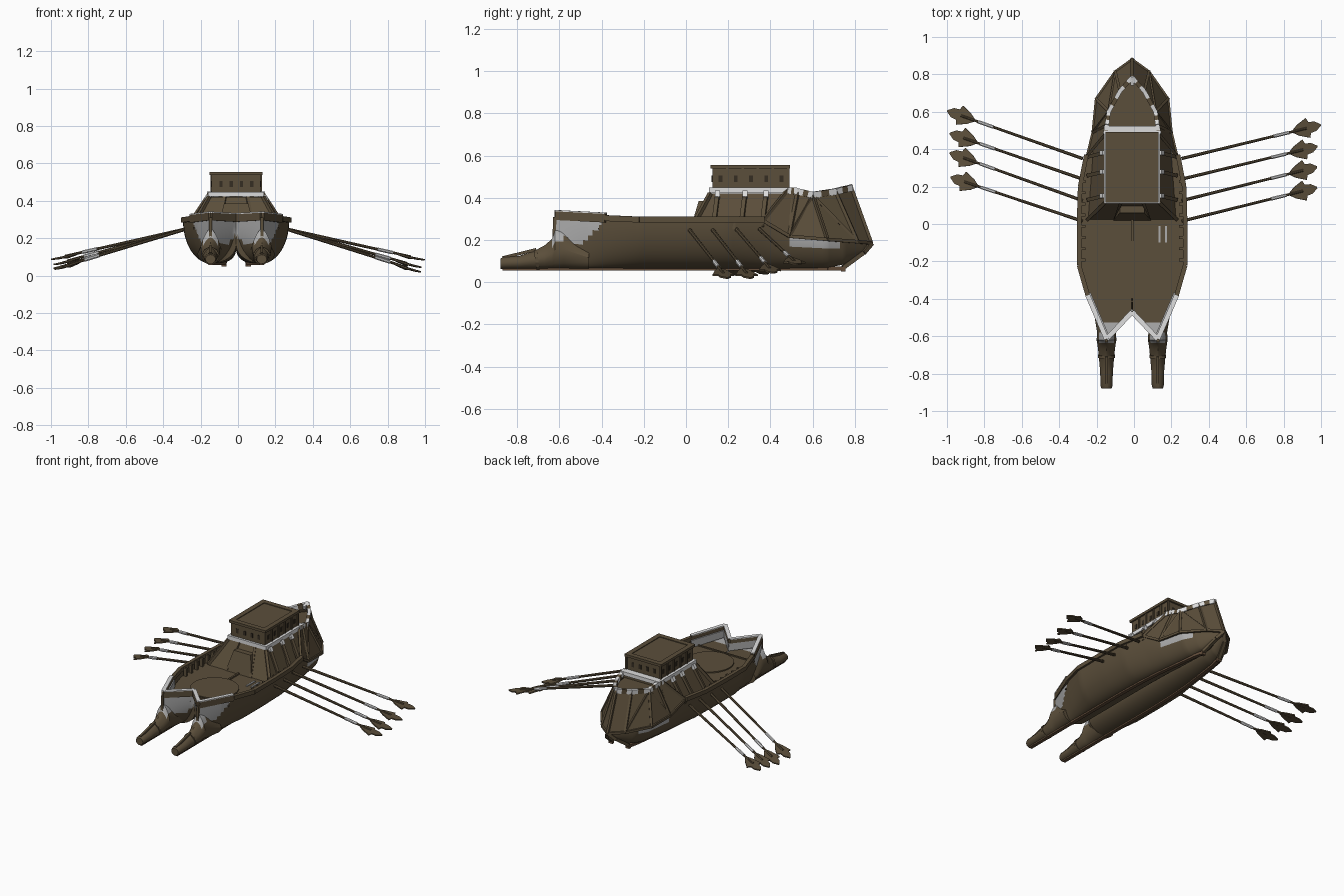
import bpy, bmesh, math
from mathutils import Vector as V

if "Cube" in bpy.data.objects:
    bpy.data.objects.remove(bpy.data.objects["Cube"])

CX = -0.01  # ship centre line


def mat(name, c):
    m = bpy.data.materials.new(name)
    m.diffuse_color = (*c, 1)
    m.use_nodes = True
    m.node_tree.nodes["Principled BSDF"].inputs["Base Color"].default_value = m.diffuse_color
    return m


BROWN = mat("weathered_brown", (0.105, 0.077, 0.043))
KEEL = mat("red_brown", (0.125, 0.075, 0.043))
WHITE = mat("pale_trim", (0.72, 0.72, 0.72))
GREY = mat("grey_patch", (0.42, 0.42, 0.42))
DARK = mat("dark_window", (0.035, 0.026, 0.016))


def build(name, verts, faces, mats, rule=None, smooth=False):
    me = bpy.data.meshes.new(name)
    me.from_pydata([tuple(v) for v in verts], [], faces)
    bm = bmesh.new()
    bm.from_mesh(me)
    bmesh.ops.remove_doubles(bm, verts=bm.verts, dist=1e-5)
    bmesh.ops.recalc_face_normals(bm, faces=bm.faces)
    bm.to_mesh(me)
    bm.free()
    for m in (mats if isinstance(mats, list) else [mats]):
        me.materials.append(m)
    if rule:
        for p in me.polygons:
            p.material_index = rule(p.center)
    ob = bpy.data.objects.new(name, me)
    bpy.context.collection.objects.link(ob)
    if smooth:
        bpy.ops.object.select_all(action='DESELECT')
        ob.select_set(True)
        bpy.context.view_layer.objects.active = ob
        bpy.ops.object.shade_smooth_by_angle(angle=math.radians(35))
    return ob


def loft(name, rings, m, closed=True, caps=True, rule=None, smooth=False):
    n = len(rings[0])
    k = n if closed else n - 1
    f = [(i * n + j, i * n + (j + 1) % n, (i + 1) * n + (j + 1) % n, (i + 1) * n + j)
         for i in range(len(rings) - 1) for j in range(k)]
    if closed and caps:
        f += [tuple(range(n)), tuple(range((len(rings) - 1) * n, len(rings) * n))]
    return build(name, [v for r in rings for v in r], f, m, rule, smooth)


def bar(name, p, q, w, h, m, n=4, w2=None):
    """Box (n=4) or round rod between two points."""
    p, q = V(p), V(q)
    d = (q - p).normalized()
    s = d.cross(V((0, 0, 1)))
    s = s.normalized() if s.length > 1e-4 else V((1, 0, 0))
    u = s.cross(d)
    k = math.sqrt(2) if n == 4 else 1
    ang = [(j + 0.5) * 2 * math.pi / n for j in range(n)]
    ring = lambda c, g: [c + s * math.cos(a) * w / 2 * k * g + u * math.sin(a) * h / 2 * k * g for a in ang]
    return loft(name, [ring(p, 1), ring(q, w2 or 1)], m)


def box(name, x0, x1, y0, y1, z0, z1, m):
    return loft(name, [[(CX + x, y, z) for x, y in ((x0, y0), (x1, y0), (x1, y1), (x0, y1))] for z in (z0, z1)], m)


def P(s, p):
    return (CX + s * p[0], p[1], p[2])


# Hull stations: y, half width, top z, keel x, keel z, tunnel z, inner x
ST = [(-.62, .142, .30, .137, .10, .30, .132), (-.47, .205, .30, .137, .065, .30, 0),
      (-.465, .207, .30, .137, .065, .165, 0), (-.38, .235, .295, .137, .065, .165, 0),
      (-.22, .282, .295, .137, .065, .165, 0), (0, .284, .295, .137, .065, .165, 0),
      (.2, .278, .295, .132, .065, .165, 0), (.37, .24, .295, .12, .065, .16, 0),
      (.49, .205, .22, .105, .065, .15, 0), (.67, .17, .205, .082, .068, .14, 0),
      (.75, .125, .197, .065, .085, .14, 0), (.84, .04, .187, .03, .145, .18, 0),
      (.87, .006, .185, .003, .175, .185, 0)]
fine = []
for a, b in zip(ST, ST[1:]):
    fine += [[u + (v - u) * i / 8 for u, v in zip(a, b)] for i in range(8)]
fine.append(list(ST[-1]))


def section(st, s):
    y, w, zt, k, zk, zi, xi = st
    r = []
    for j in range(-10, 15):
        t = (j / 10 if j < 0 else j / 14) * math.pi / 2
        e, z = (k - xi, zi) if j < 0 else (w - k, zt)
        r.append((CX + s * (k + e * math.sin(t)), y, z - (z - zk) * math.cos(t)))
    return r


def hull_colour(c):
    if c.y < -.4 and c.z > .175 and c.y < -.385 - (.29 - c.z):
        return 1
    return 1 if .5 < c.y < .73 and c.z > .165 and abs(c.x - CX) > .09 else 0


for s in (1, -1):
    loft("hull_half", [section(st, s) for st in fine], [BROWN, GREY], closed=False, rule=hull_colour, smooth=True)
    # deck floor
    loft("deck", [[(CX + s * (st[6] + .003), st[0], .25), (CX + s * (st[1] - .007), st[0], .25)]
                  for st in fine if st[0] < .45], [BROWN, GREY], closed=False,
         rule=lambda c: 1 if c.y < -.53 else 0)
    # ram snout: y, half width, top z
    rings = []
    for y, w, zt in ((-.88, .027, .112), (-.865, .032, .12), (-.79, .034, .125), (-.72, .04, .148),
                     (-.67, .045, .175), (-.635, .05, .205), (-.62, .053, .25), (-.58, .05, .25), (-.46, .07, .17)):
        h = (zt - .063) / 2
        rings.append([(CX + s * .137 + w * math.cos(a) * (1 - .4 * max(0, math.sin(a)) * (zt > .13)), y,
                       .063 + h + h * math.sin(a)) for a in [i * math.pi / 8 for i in range(16)]])
    loft("ram_snout", rings, [BROWN, GREY], smooth=True,
         rule=lambda c: 1 if -.635 < c.y < -.5 and c.z > .18 else 0)
    bar("ram_band", P(s, (.137, -.715, .105)), P(s, (.137, -.70, .107)), .092, .095, BROWN, 12)
    bar("stem_post", P(s, (.137, -.625, .2)), P(s, (.137, -.622, .31)), .016, .016, BROWN)
    bar("stem_ridge", P(s, (.137, -.87, .116)), P(s, (.137, -.71, .155)), .014, .014, BROWN)
    # keel runner
    kp = [(.137, -.87), (.137, 0), (.132, .2), (.12, .37), (.105, .49), (.082, .67), (.065, .75)]
    for a, b in zip(kp, kp[1:]):
        bar("keel", P(s, (*a, .065)), P(s, (*b, .065)), .024, .018, KEEL)
    for a, b in (((.065, .745, .07), (.035, .84, .14)), ((.035, .84, .14), (.0, .878, .185))):
        bar("stern_keel", P(s, a), P(s, b), .022, .02, BROWN)
    bar("keel_foot", P(s, (.065, .735, .062)), P(s, (.065, .755, .062)), .028, .024, KEEL)

    # gunwale rim with pale caps on the bow
    gp = [(.245, .37, .297), (.278, .2, .297), (.284, 0, .297), (.284, -.22, .297), (.238, -.38, .304),
          (.137, -.615, .316), (0, -.47, .308)]
    for i, (a, b) in enumerate(zip(gp, gp[1:])):
        bar("gunwale", P(s, a), P(s, b), .024, .028 if i < 4 else .042, BROWN)
        if i > 3:
            up = V((0, 0, .023))
            bar("bow_cap", V(P(s, a)) + up, V(P(s, b)) + up, .026, .006, WHITE)
            dn = V((-s * .012 if i == 4 else 0, .012, -.03))
            bar("bow_lining", V(P(s, a)) + dn, V(P(s, b)) + dn, .008, .05, GREY)
    for i in range(8):
        box("rail_cleat", *sorted((s * .25, s * .272)), -.2 + i * .06, -.185 + i * .06, .25, .305, BROWN)

    # stern shell: fan of flat panels with ribs
    U = [(.145, .48, .435), (.135, .53, .43), (.125, .6, .413), (.065, .71, .43), (0, .785, .448)]
    L = [(.24, .365, .292), (.21, .49, .218), (.192, .67, .203), (.09, .815, .192), (0, .88, .186)]
    sh = loft("stern_shell", [[P(s, u), P(s, l)] for u, l in zip(U, L)], BROWN, closed=False)
    sh.modifiers.new("thick", 'SOLIDIFY').thickness = .008
    for u, l in zip(U, L):
        bar("shell_rib", P(s, u), P(s, l), .015, .015, BROWN)
    for l in (L[1], L[3]):
        bar("shell_rib", P(s, U[2]), P(s, l), .013, .013, BROWN)
    for a, b in zip(L, L[1:]):
        bar("shell_hem", P(s, a), P(s, b), .014, .016, BROWN)
    for a, b in zip(U, U[1:]):
        a, b = V(P(s, a)), V(P(s, b))
        for j, m in enumerate((WHITE, BROWN, WHITE)):
            bar("shell_rim", a.lerp(b, j / 3), a.lerp(b, (j + 1) / 3), .022, .03, m)
    build("stern_deck", [P(s, p) for p in ((0, .45, .395), (.14, .45, .395), (.127, .6, .395), (.07, .71, .395),
                                           (0, .79, .395))], [(0, 1, 2, 3, 4)], BROWN)

    # buttresses on the sloping cabin sides with pale tags
    for y in (.15, .28, .38):
        bar("cabin_buttress", P(s, (.235, y - .02, .26)), P(s, (.15, y, .42)), .02, .018, BROWN)
        bar("cabin_tag", P(s, (.164, y, .402)), P(s, (.148, y, .43)), .024, .022, WHITE)
    bar("cabin_corner", P(s, (.238, .025, .255)), P(s, (.145, .115, .42)), .018, .018, BROWN)
    bar("cabin_front_rib", P(s, (.09, .028, .255)), P(s, (.06, .115, .42)), .016, .016, BROWN)
    # tower windows and side pilasters
    for i in range(5):
        y = .155 + i * .072
        box("side_window", *sorted((s * .131, s * .134)), y, y + .018, .475, .505, DARK)
        box("side_pilaster", *sorted((s * .128, s * .138)), y + .035, y + .047, .45, .54, BROWN)

# stern finial
bar("stern_finial", (CX, .745, .437), (CX, .79, .452), .02, .03, WHITE)

# cabin, pale band and tower
loft("cabin", [[P(1, (-.235, .025, .25)), P(1, (.235, .025, .25)), P(1, (.2, .5, .25)), P(1, (-.2, .5, .25))],
               [P(1, (-.145, .115, .42)), P(1, (.145, .115, .42)), P(1, (.145, .5, .42)), P(1, (-.145, .5, .42))]], BROWN)
loft("cabin_hatch", [[P(1, (-.1, .02, .25)), P(1, (.1, .02, .25)), P(1, (.1, .12, .25)), P(1, (-.1, .12, .25))],
                     [P(1, (-.065, .06, .385)), P(1, (.065, .06, .385)), P(1, (.065, .12, .385)),
                      P(1, (-.065, .12, .385))]], BROWN)
box("pale_band", -.15, .15, .11, .525, .422, .448, WHITE)
box("tower", -.131, .131, .125, .48, .445, .54, BROWN)
box("tower_roof", -.142, .142, .115, .492, .538, .55, BROWN)
for a in ((-.142, -.108, .115, .492), (.108, .142, .115, .492), (-.108, .108, .115, .15), (-.108, .108, .457, .492)):
    box("roof_border", *a, .549, .555, BROWN)
for i in range(4):
    x = -.09 + i * .055
    for y in (.122, .48):
        box("end_window", x, x + .018, y, y + .003, .475, .505, DARK)

# deck details
bar("deck_turntable", (CX, -.245, .25), (CX, -.245, .258), .31, .31, BROWN, 40)
box("deck_beam", -.23, .23, -.418, -.408, .25, .258, BROWN)
box("deck_spine", -.006, .006, -.09, .03, .25, .26, BROWN)
for x in (.14, .175):
    box("deck_slot", x, x + .012, -.1, -.01, .25, .256, GREY)

# oars: base y, then tips per side (y, z)
base = (.02, .13, .245, .355)
tips = {1: ((.978, .195, .02), (.978, .305, .02), (.98, .415, .045), (.998, .53, .085)),
        -1: ((-.98, .25, .035), (-.985, .38, .04), (-.985, .485, .06), (-.998, .605, .088))}
for s in (1, -1):
    for b, tip in zip(base, tips[s]):
        p, q = V((CX + s * .265, b - .005, .25)), V(tip)
        d = (q - p).normalized()
        side = d.cross(V((0, 0, 1))).normalized()
        up = side.cross(d)
        ln = (q - p).length
        bar("oar_shaft", p, p + d * (ln - .08), .019, .019, BROWN, 8, .75)
        bar("oar_sleeve", p + d * ln * .66, p + d * ln * .77, .02, .02, WHITE, 8)
        prof = [(.155, .008), (.125, .03), (.07, .054), (.062, .03), (.03, .026), (0, .004)]
        out = [(a, w) for a, w in prof] + [(a, -w) for a, w in reversed(prof)]
        loft("oar_blade", [[q - d * a + side * w + up * h - up * abs(w) * .15 for a, w in out]
                           for h in (-.004, .004)], BROWN)
